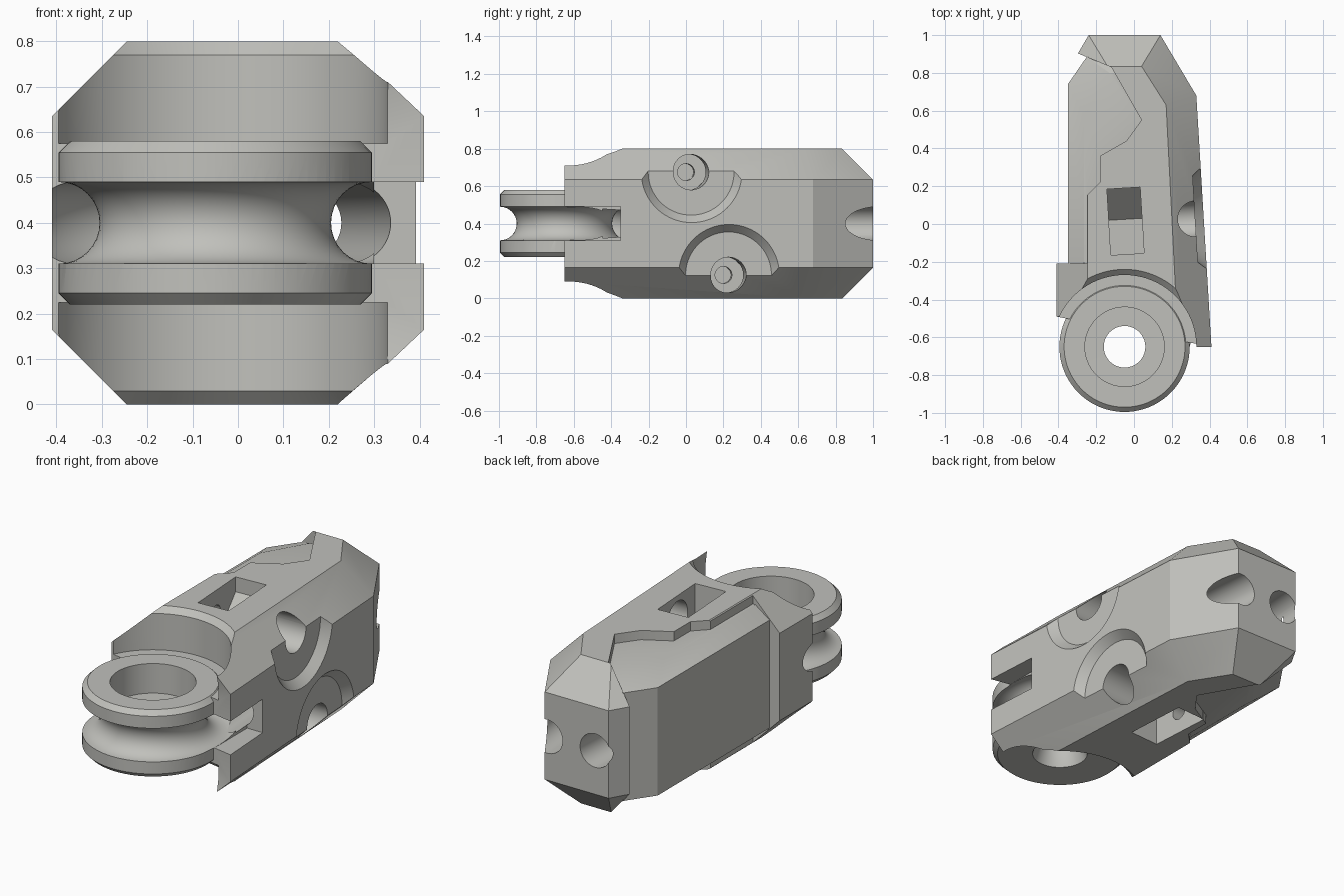
import bpy, bmesh, math
from mathutils import Matrix, Vector

if "Cube" in bpy.data.objects:
    bpy.data.objects.remove(bpy.data.objects["Cube"])

grey = bpy.data.materials.new("plain_grey")
grey.diffuse_color = (0.53, 0.53, 0.50, 1)
grey.use_nodes = True
grey.node_tree.nodes["Principled BSDF"].inputs["Base Color"].default_value = grey.diffuse_color
PIVOT = (-0.05, -0.65)
TILT = 0.06                      # lean of the right side wall


def loft(name, rings, matrix=None):
    """Closed solid through outlines [(points, z), ...]."""
    bm = bmesh.new()
    loops = [[bm.verts.new((x, y, z)) for x, y in pts] for pts, z in rings]
    n = len(loops[0])
    for a, b in zip(loops, loops[1:]):
        for i in range(n):
            j = (i + 1) % n
            bm.faces.new((a[i], a[j], b[j], b[i]))
    bm.faces.new(loops[0][::-1])
    bm.faces.new(loops[-1])
    if matrix:
        bm.transform(matrix)
    bmesh.ops.recalc_face_normals(bm, faces=bm.faces)
    mesh = bpy.data.meshes.new(name)
    bm.to_mesh(mesh)
    bm.free()
    mesh.materials.append(grey)
    ob = bpy.data.objects.new(name, mesh)
    bpy.context.collection.objects.link(ob)
    return ob


def lathe(name, profile, matrix=None, n=80):
    """Turned solid from (radius, z) pairs."""
    def circle(r):
        return [(r * math.cos(math.tau * i / n), r * math.sin(math.tau * i / n)) for i in range(n)]
    return loft(name, [(circle(r), z) for r, z in profile], matrix)


def rod(name, a, b, r):
    d = Vector(b) - Vector(a)
    m = Matrix.Translation(a) @ d.to_track_quat('Z', 'Y').to_matrix().to_4x4()
    return lathe(name, [(r, 0), (r, d.length)], m, 48)


def box(name, x0, x1, y0, y1, z0, z1):
    pts = [(x0, y0), (x1, y0), (x1, y1), (x0, y1)]
    return loft(name, [(pts, z0), (pts, z1)])


def combine(target, tool, op='DIFFERENCE'):
    tool.hide_render = True
    mod = target.modifiers.new("combine", 'BOOLEAN')
    mod.operation, mod.object, mod.solver = op, tool, 'EXACT'
    bpy.context.view_layer.objects.active = target
    bpy.ops.object.modifier_apply(modifier=mod.name)
    bpy.data.objects.remove(tool)


# Chamfered main block
mid = [(0.41, -0.65), (0.33, 0.68), (0.14, 1), (-0.24, 1), (-0.41, 0.71), (-0.41, -0.49)]
cap = [(0.235, -0.65), (0.17, 0.63), (0.04, 0.835), (-0.14, 0.835), (-0.245, 0.65), (-0.245, -0.49)]
body = loft("pulley_block", [(cap, 0), (mid, 0.165), (mid, 0.635), (cap, 0.8)])

# Zigzag step down to the recessed left panel
zigzag = [(-0.6, -0.21), (-0.25, -0.21), (-0.25, 0.15), (-0.18, 0.22), (-0.18, 0.36),
          (-0.04, 0.44), (0.04, 0.55), (-0.12, 0.83), (-0.29, 0.9), (-0.6, 1.03)]
combine(body, loft("zigzag_cutter", [(zigzag, -0.1), (zigzag, 0.9)]))
p_mid = [(0.06, -0.25), (0.06, 0.885), (-0.25, 0.885), (-0.35, 0.74), (-0.35, -0.25)]
p_cap = [(0.05, -0.25), (0.05, 0.8), (-0.13, 0.8), (-0.265, 0.57), (-0.265, -0.25)]
combine(body, loft("left_panel", [(p_cap, 0.05), (p_mid, 0.11), (p_mid, 0.69), (p_cap, 0.75)]), 'UNION')

# Round clearance above and below the pulley
at_pivot = Matrix.Translation((*PIVOT, 0))
combine(body, lathe("upper_clearance", [(0.38, 0.575), (0.38, 0.77), (0.41, 0.8), (0.41, 0.9)], at_pivot))
combine(body, lathe("lower_clearance", [(0.41, -0.1), (0.41, 0), (0.38, 0.03), (0.38, 0.225)], at_pivot))

# Pulley wheel with its groove and stepped bore
combine(body, lathe("pulley_wheel", [(0.32, 0.22), (0.345, 0.245), (0.345, 0.555), (0.32, 0.58)], at_pivot), 'UNION')
bpy.ops.mesh.primitive_torus_add(major_segments=80, minor_segments=32, major_radius=0.345,
                                 minor_radius=0.09, location=(*PIVOT, 0.4))
combine(body, bpy.context.object)
combine(body, lathe("bore", [(0.15, 0.1), (0.14, 0.22), (0.11, 0.3), (0.11, 0.42), (0.21, 0.421), (0.21, 0.7)], at_pivot))

# Cable slot and cable channels
combine(body, box("cable_slot", 0.3, 0.6, -0.75, -0.35, 0.31, 0.49))
combine(body, rod("right_channel", (0.255, -0.45, 0.4), (0.115, 1.1, 0.4), 0.09))
combine(body, rod("left_channel", (-0.2, 0.3, 0.4), (-0.155, 1.1, 0.4), 0.09))

# Screw recesses, screw holes and nut windows: one high, one low
for y, z, up in ((0.03, 0.675, 1), (0.23, 0.125, -1)):
    x = 0.41 - TILT * (y + 0.65)
    aim = Vector((1, TILT, 0)).to_track_quat('Z', 'Y').to_matrix().to_4x4()
    m = Matrix.Translation((x, y, z)) @ aim
    combine(body, lathe("recess", [(0.23, -0.045), (0.27, 0), (0.27, 0.12)], m))
    combine(body, lathe("screw_hole", [(0.045, -0.58), (0.045, -0.37), (0.095, -0.369), (0.095, 0.1)], m, 48))

    def window(y1):
        return [(-0.088, -0.175), (0.088, -0.175), (0.088, y1), (-0.088, y1)]
    rings = [(window(0.01), 0.15), (window(0.175), 0.32), (window(0.175), 0.5)]
    m = Matrix.Translation((-0.045, y - 0.015, 0.4)) @ Matrix.Rotation(TILT, 4, 'Z') @ Matrix.Diagonal((1, 1, up, 1))
    combine(body, loft("nut_window", rings, m))

# Single material, smooth curves with crisp edges
body.data.materials.clear()
body.data.materials.append(grey)
for poly in body.data.polygons:
    poly.material_index = 0
bpy.ops.object.select_all(action='DESELECT')
body.select_set(True)
bpy.context.view_layer.objects.active = body
bpy.ops.object.shade_smooth_by_angle(angle=math.radians(25))
